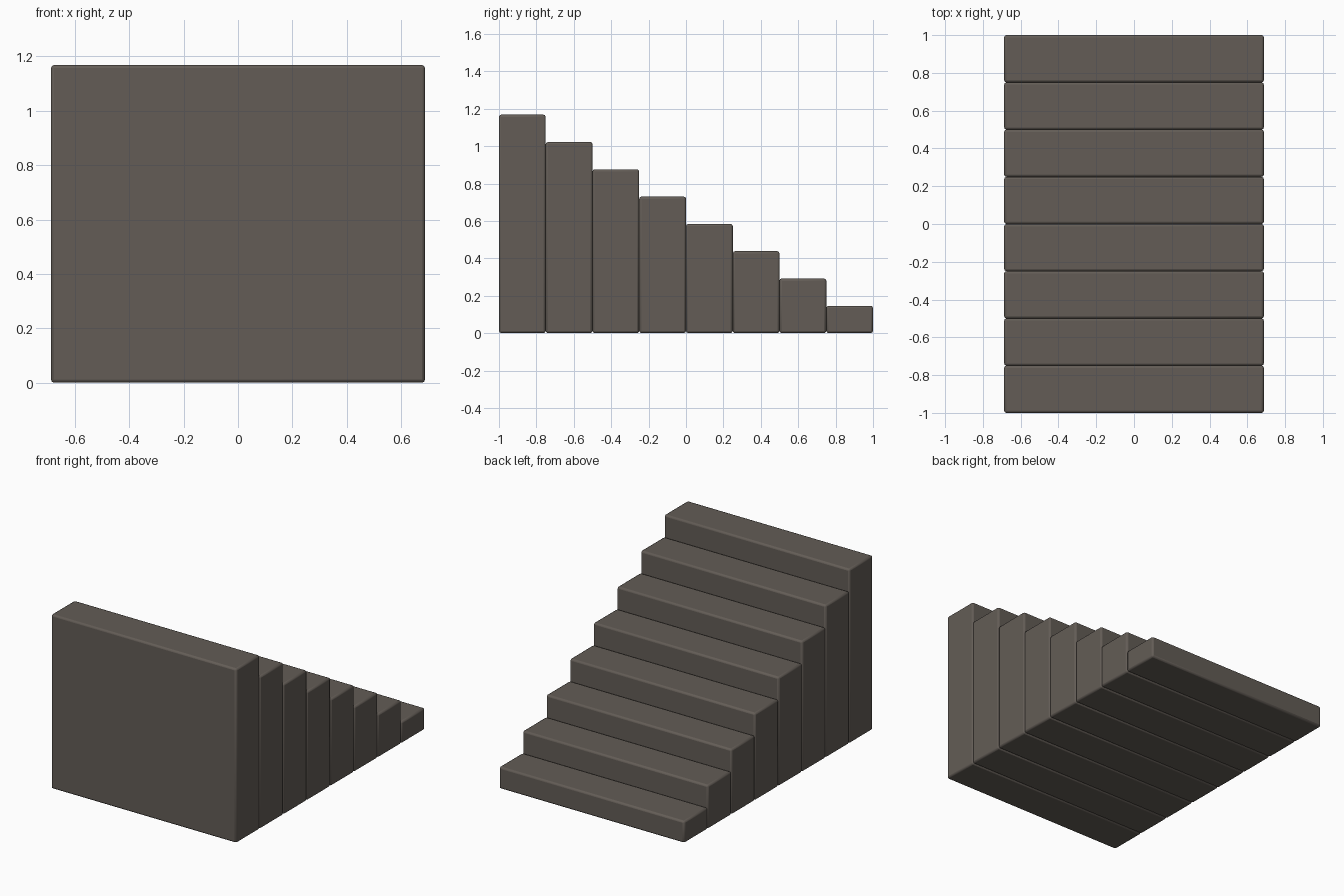
import bpy

if "Cube" in bpy.data.objects:
    bpy.data.objects.remove(bpy.data.objects["Cube"])

STEPS = 8
WIDTH = 1.375
DEPTH = 2.0 / STEPS
RISE = 1.168 / STEPS

stone = bpy.data.materials.new("dark_stone")
stone.diffuse_color = (0.125, 0.108, 0.093, 1)
stone.use_nodes = True
stone.node_tree.nodes["Principled BSDF"].inputs["Base Color"].default_value = stone.diffuse_color


def stone_block(name, size, location):
    """Box with small rounded edges."""
    bpy.ops.mesh.primitive_cube_add(size=1, location=location)
    block = bpy.context.object
    block.name = name
    block.scale = size
    bpy.ops.object.transform_apply(location=False, rotation=False, scale=True)
    bevel = block.modifiers.new("rounded_edges", 'BEVEL')
    bevel.width = 0.012
    bevel.segments = 2
    block.data.materials.append(stone)
    bpy.ops.object.shade_smooth_by_angle()
    return block


# Full-height steps, lowest at the back (+y), tallest at the front (-y)
for i in range(STEPS):
    height = RISE * (i + 1)
    stone_block(f"step_{i + 1}", (WIDTH, DEPTH, height),
                (0, 1 - DEPTH * (i + 0.5), height / 2))
